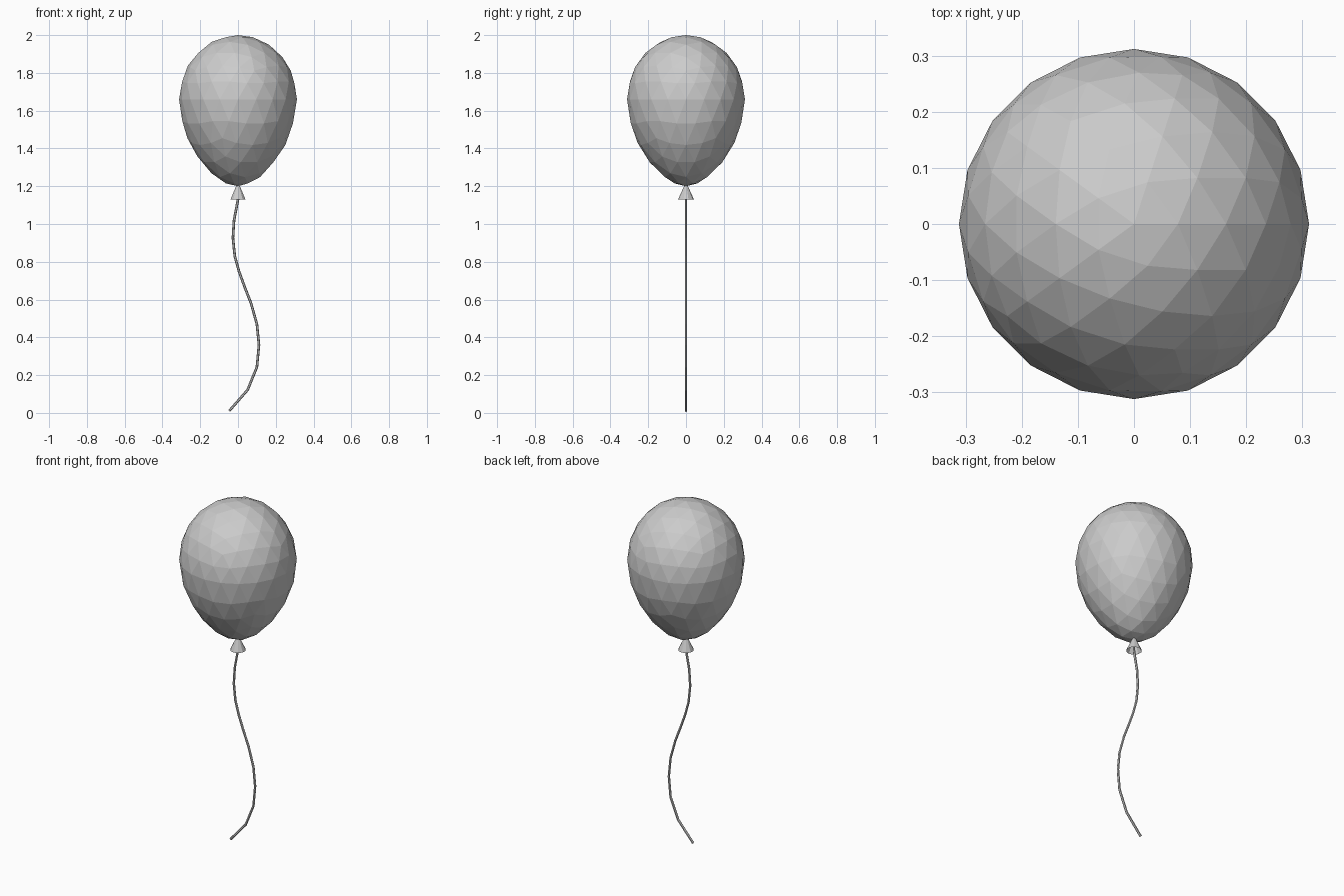
import bpy
from math import pi

if "Cube" in bpy.data.objects:
    bpy.data.objects.remove(bpy.data.objects["Cube"])

# Balloon: egg-shaped icosphere, longer and slimmer below its widest ring
bpy.ops.mesh.primitive_ico_sphere_add(subdivisions=3, radius=1)
balloon = bpy.context.object
balloon.name = "balloon"
for v in balloon.data.vertices:
    u = v.co.z
    taper = 1 - 0.2 * u * u if u < 0 else 1
    v.co.x *= 0.312 * taper
    v.co.y *= 0.312 * taper
    v.co.z = 1.66 + u * (0.34 if u > 0 else 0.46)

# Knot: small open flared cone under the balloon
bpy.ops.mesh.primitive_cone_add(vertices=10, radius1=0.042, radius2=0.006,
                                depth=0.08, end_fill_type='NOTHING',
                                location=(0, 0, 1.17))
bpy.context.object.name = "knot"

# String: wavy thin tube in the xz plane
path = [(0, 1.2), (0, 1.13), (-0.021, 1.02), (-0.027, 0.926), (-0.017, 0.83),
        (0.005, 0.75), (0.034, 0.67), (0.069, 0.58), (0.1, 0.47),
        (0.111, 0.36), (0.1, 0.243), (0.051, 0.122), (-0.047, 0.01)]
curve = bpy.data.curves.new("string", 'CURVE')
curve.dimensions = '3D'
curve.bevel_depth = 0.007
curve.bevel_resolution = 1
curve.use_fill_caps = True
spline = curve.splines.new('POLY')
spline.points.add(len(path) - 1)
for p, (x, z) in zip(spline.points, path):
    p.co = (x, 0, z, 1)
spline.use_smooth = False
string = bpy.data.objects.new("string", curve)
bpy.context.collection.objects.link(string)
